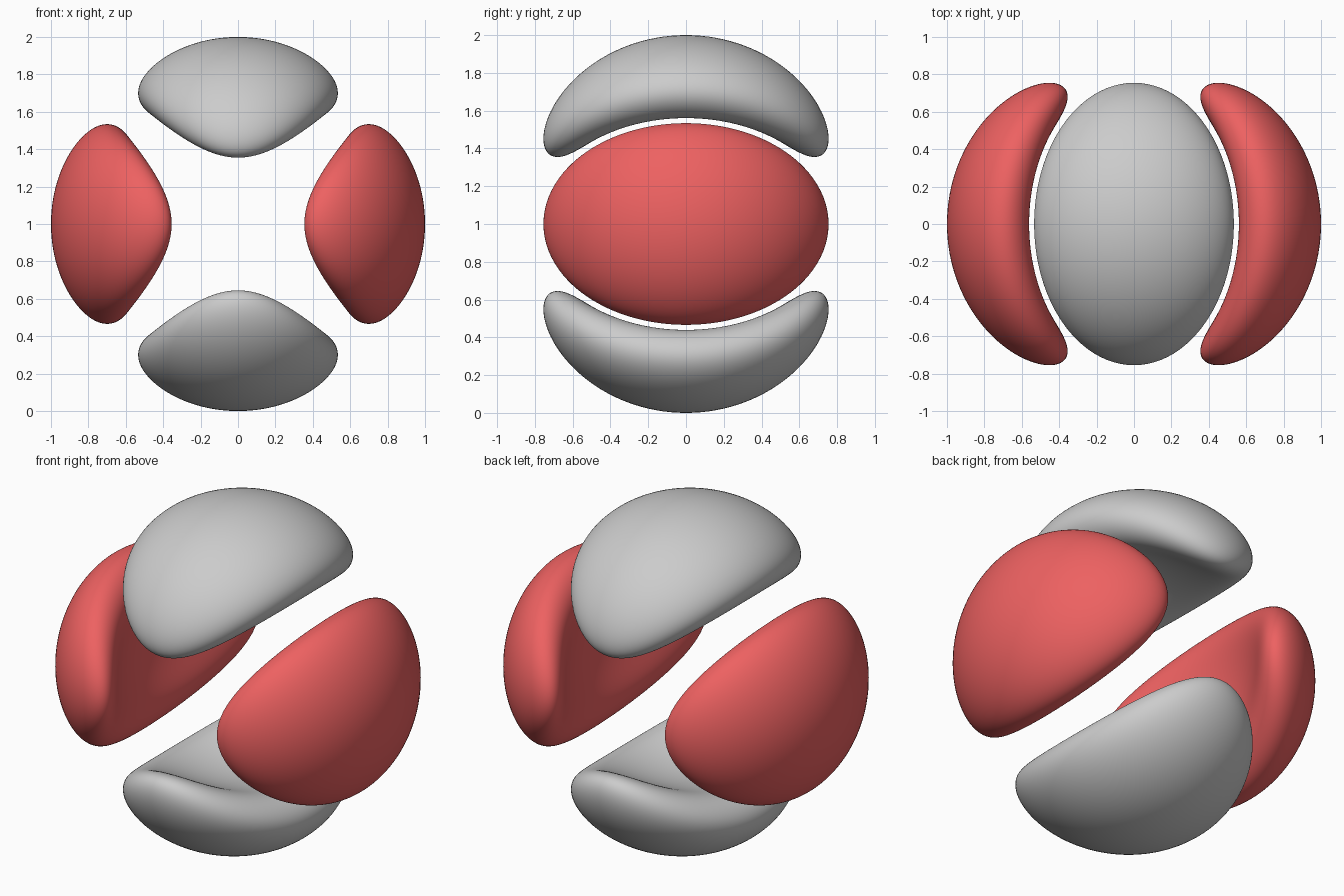
import bpy, bmesh
from math import sin, cos, pi, sqrt, log, exp
from mathutils import Matrix, Vector

if "Cube" in bpy.data.objects:
    bpy.data.objects.remove(bpy.data.objects["Cube"])

# Each lobe is a level surface of a four-lobed angular pattern on a soft shell
SHELL_R = 0.80      # middle radius of the shell
HALF = 0.20         # half thickness on the lobe axis
LEVEL = 0.205       # level at which the lobe is cut
S = HALF / sqrt(2 * log(1 / LEVEL))
SEG, RINGS = 128, 96

red = bpy.data.materials.new("red")
red.diffuse_color = (0.85, 0.12, 0.12, 1)
red.use_nodes = True
red.node_tree.nodes["Principled BSDF"].inputs["Base Color"].default_value = red.diffuse_color


def lobe_point(t, phi):
    d = HALF * cos(t)                                # offset from shell middle
    u = LEVEL * exp(d * d / (2 * S * S))             # angular strength there
    st = sqrt(max(0, 1 - u) / (1 + cos(phi) ** 2))
    ct = sqrt(1 - st * st)
    return (SHELL_R + d) * Vector((st * cos(phi), st * sin(phi), ct))


def lobe(name, angle, mat=None):
    bm = bmesh.new()
    outer = bm.verts.new(lobe_point(0, 0))
    inner = bm.verts.new(lobe_point(pi, 0))
    rings = [[bm.verts.new(lobe_point(pi * i / RINGS, 2 * pi * j / SEG))
              for j in range(SEG)] for i in range(1, RINGS)]
    for j in range(SEG):
        k = (j + 1) % SEG
        bm.faces.new((outer, rings[0][j], rings[0][k]))
        bm.faces.new((inner, rings[-1][k], rings[-1][j]))
        for a, b in zip(rings, rings[1:]):
            bm.faces.new((a[j], b[j], b[k], a[k]))
    for f in bm.faces:
        f.smooth = True
    bm.transform(Matrix.Translation((0, 0, 1)) @ Matrix.Rotation(angle, 4, 'Y'))
    bmesh.ops.recalc_face_normals(bm, faces=bm.faces)
    me = bpy.data.meshes.new(name)
    bm.to_mesh(me)
    bm.free()
    ob = bpy.data.objects.new(name, me)
    bpy.context.collection.objects.link(ob)
    if mat:
        me.materials.append(mat)


# Grey lobes on the vertical axis, red lobes on the side axis
lobe("top_lobe", 0)
lobe("right_lobe", pi / 2, red)
lobe("bottom_lobe", pi)
lobe("left_lobe", -pi / 2, red)
